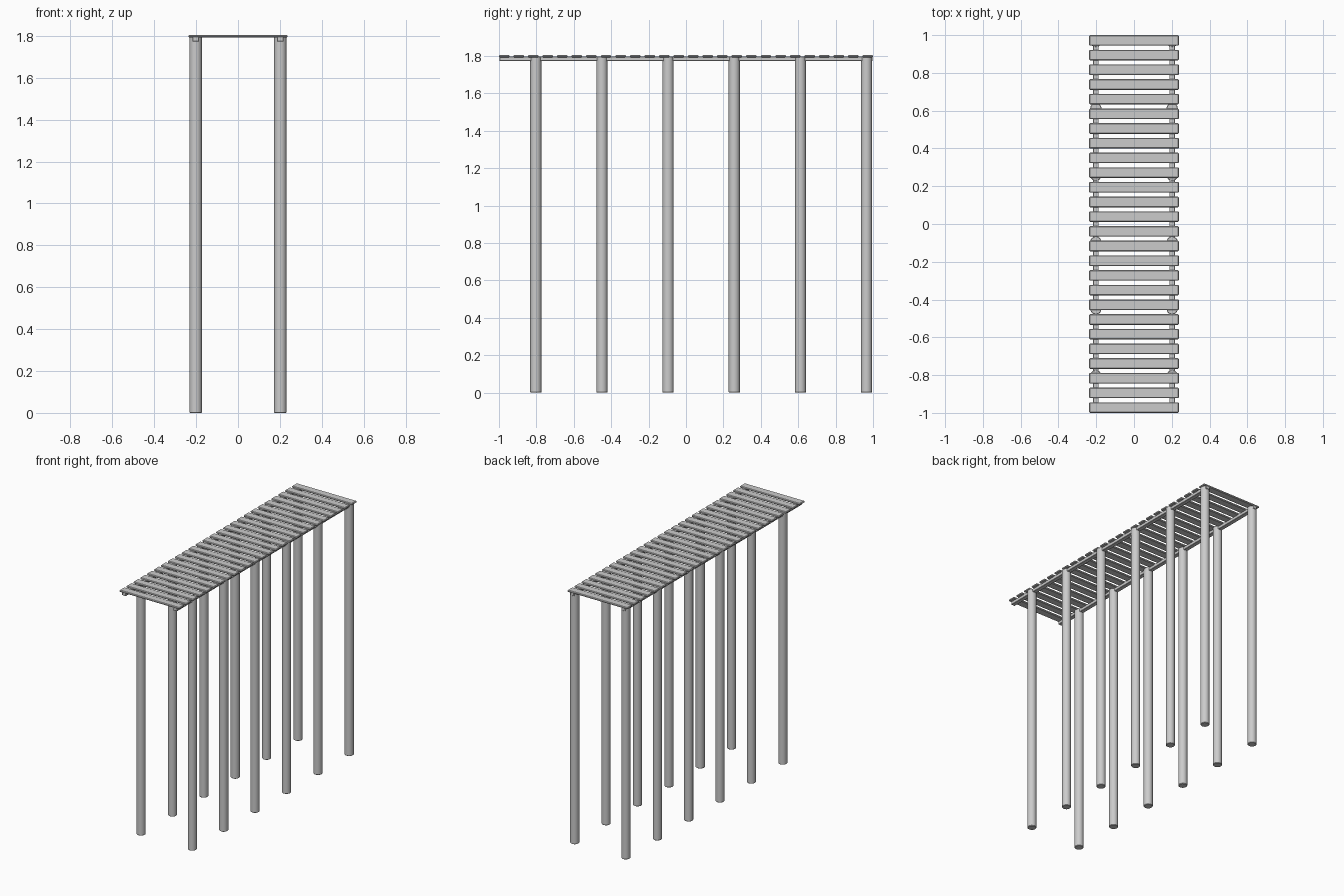
import bpy
from math import pi

if "Cube" in bpy.data.objects:
    bpy.data.objects.remove(bpy.data.objects["Cube"])


def bevel(obj, width, segments=1):
    m = obj.modifiers.new("Bevel", "BEVEL")
    m.width = width
    m.segments = segments
    m.limit_method = 'ANGLE'
    m.angle_limit = pi / 3


def box(name, loc, size, edge):
    bpy.ops.mesh.primitive_cube_add(size=1, location=loc)
    o = bpy.context.object
    o.name = name
    o.scale = size
    bpy.ops.object.transform_apply(location=False, rotation=False, scale=True)
    bevel(o, edge)
    return o


# Deck planks laid across the walkway
PLANKS = 26
for i in range(PLANKS):
    y = -0.972 + i * 1.944 / (PLANKS - 1)
    box(f"plank_{i + 1}", (0, y, 1.799), (0.474, 0.056, 0.013), 0.004)

for side, x in (("left", -0.202), ("right", 0.202)):
    # Long beam under the planks
    box(f"beam_{side}", (x, 0, 1.785), (0.03, 1.995, 0.024), 0.002)
    # Round support posts
    for i in range(6):
        y = -0.803 + i * 0.3537
        bpy.ops.mesh.primitive_cylinder_add(
            vertices=16, radius=0.03, depth=1.798, location=(x, y, 0.899))
        post = bpy.context.object
        post.name = f"post_{side}_{i + 1}"
        bevel(post, 0.003)
        bpy.ops.object.shade_smooth_by_angle(angle=pi / 6)
